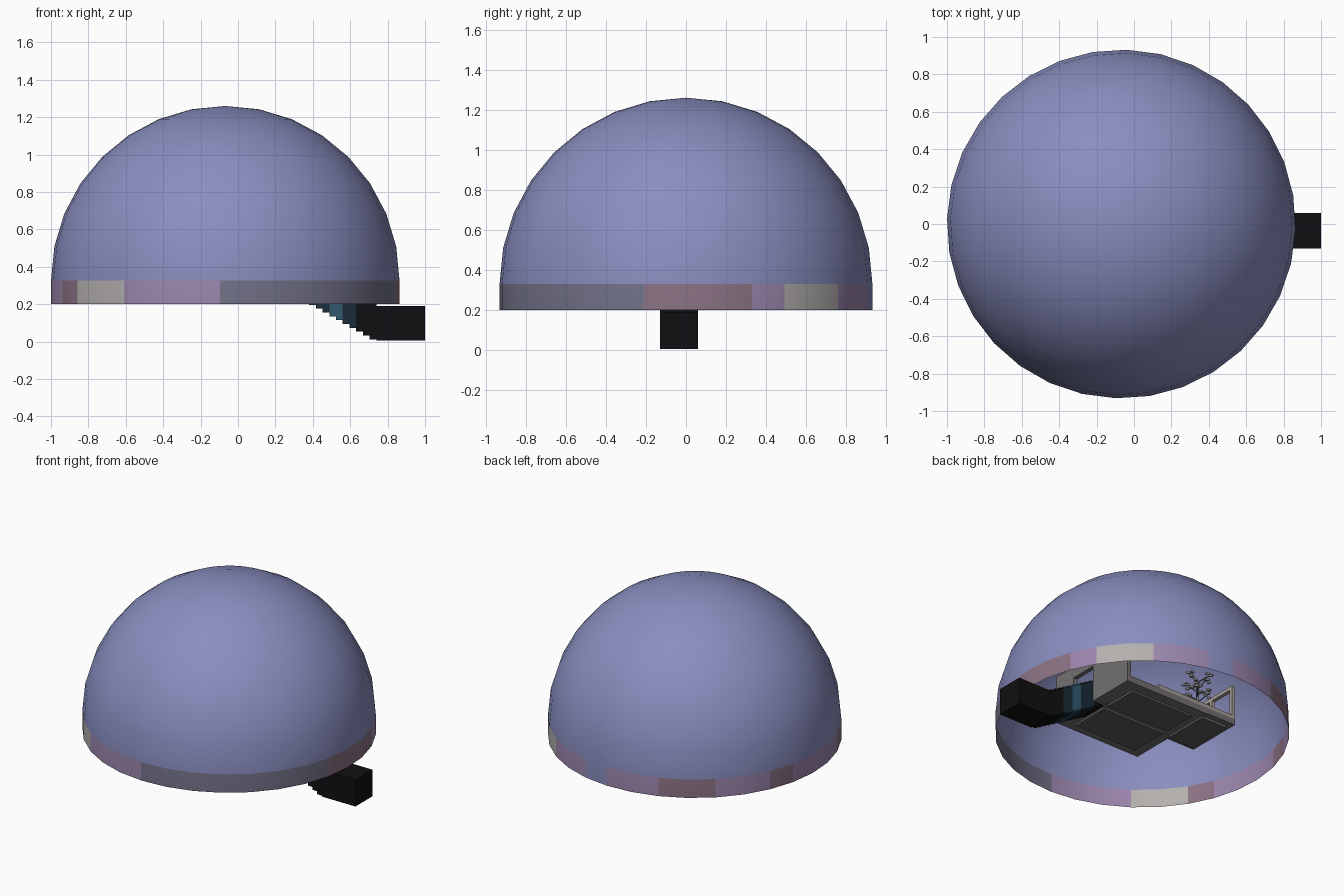
import bpy, bmesh, math, random
from mathutils import Vector

if "Cube" in bpy.data.objects:
    bpy.data.objects.remove(bpy.data.objects["Cube"])

random.seed(4)

def mat(name, rgb):
    m = bpy.data.materials.new(name)
    m.diffuse_color = (*rgb, 1)
    m.use_nodes = True
    m.node_tree.nodes["Principled BSDF"].inputs["Base Color"].default_value = m.diffuse_color
    return m

BLACK = mat("black", (0.005, 0.005, 0.006))
STONE = mat("stone", (0.17, 0.16, 0.16))
DARK = mat("dark_stone", (0.11, 0.105, 0.11))
TRIM = mat("trim", (0.38, 0.34, 0.32))
LEAF = mat("leaf", (0.32, 0.31, 0.33))

def finish(name, bm, mats, smooth=False):
    me = bpy.data.meshes.new(name)
    bm.normal_update()
    bm.to_mesh(me)
    bm.free()
    ob = bpy.data.objects.new(name, me)
    bpy.context.collection.objects.link(ob)
    for m in mats:
        me.materials.append(m)
    for p in me.polygons:
        p.use_smooth = smooth
    return ob

def add_box(bm, x, y, z, mi=0):
    r = bmesh.ops.create_cube(bm, size=1)
    for v in r["verts"]:
        v.co = Vector([(a + b) / 2 + c * (b - a) for (a, b), c in zip((x, y, z), v.co)])
        for f in v.link_faces:
            f.material_index = mi

def box(name, x, y, z, m):
    bm = bmesh.new()
    add_box(bm, x, y, z)
    return finish(name, bm, [m])

def rod(bm, a, b, r1, r2, seg=6):
    d = b - a
    r = bmesh.ops.create_cone(bm, cap_ends=True, segments=seg, radius1=r1, radius2=r2, depth=d.length)
    q = d.to_track_quat("Z", "Y")
    for v in r["verts"]:
        v.co = q @ v.co + (a + b) / 2

# Sky dome: open hemisphere on a short vertical skirt, tinted near the horizon
SEG, R, CX, CZ = 32, 0.932, -0.068, 0.328
sky = [mat("sky_blue", (0.25, 0.27, 0.52)), mat("haze_mauve", (0.33, 0.24, 0.42)),
       mat("haze_cream", (0.45, 0.43, 0.42)), mat("haze_grey", (0.17, 0.17, 0.25)),
       mat("haze_rust", (0.26, 0.17, 0.23))]
bm = bmesh.new()
rings = [(R, 0.2)] + [(R * math.cos(k * math.pi / 16), CZ + R * math.sin(k * math.pi / 16)) for k in range(8)]
off = math.radians(-1.8)
loops = [[bm.verts.new((CX + r * math.cos(off + 2 * math.pi * i / SEG), r * math.sin(off + 2 * math.pi * i / SEG), z))
          for i in range(SEG)] for r, z in rings]
top = bm.verts.new((CX, 0, CZ + R))
tint = [4, 4, 1, 2, 2, 1, 1, 0, 1, 1, 4, 4, 1, 1, 4, 1,
        1, 1, 4, 2, 2, 1, 1, 1, 3, 3, 3, 3, 3, 3, 3, 4]
for j in range(len(loops)):
    for i in range(SEG):
        n = (i + 1) % SEG
        if j + 1 < len(loops):
            f = bm.faces.new((loops[j][i], loops[j][n], loops[j + 1][n], loops[j + 1][i]))
            f.material_index = tint[i] if j == 0 else 0
        else:
            bm.faces.new((loops[j][i], loops[j][n], top))
finish("sky_dome", bm, sky, True)

# Black entry chamber at the foot of the stairs
box("entry_chamber", (0.74, 1.0), (-0.13, 0.06), (0.005, 0.19), BLACK)

# Stepped tunnel climbing to the floor, with a blue glow midway
bm = bmesh.new()
N = 12
stair_mats = [BLACK, mat("night_blue", (0.01, 0.025, 0.04)), mat("glow_blue", (0.03, 0.10, 0.16))]
for i in range(N):
    x = 0.74 - i * 0.036
    z = 0.012 + i * 0.0205
    glow = 2 if i in (5, 6) else 1 if 3 <= i <= 9 else 0
    add_box(bm, (x - 0.036, x), (-0.13, 0.06), (z, z + 0.19), glow)
finish("stair_tunnel", bm, stair_mats)

# L-shaped floor: main room and side bay, with panels underneath
FZ = 0.29
box("main_floor", (-0.28, 0.39), (-0.30, 0.40), (0.245, FZ), STONE)
box("bay_floor", (-0.50, -0.28), (-0.01, 0.40), (0.25, FZ), STONE)
for name, x, y in (("room_panel", (-0.20, 0.29), (-0.23, 0.05)),
                   ("room_back_panel", (-0.20, 0.29), (0.09, 0.33)),
                   ("bay_panel", (-0.46, -0.26), (0.03, 0.36))):
    box(name, x, y, (0.23, 0.255), DARK)

# Room walls, with a doorway where the stairs arrive
bm = bmesh.new()
add_box(bm, (0.36, 0.39), (0.06, 0.40), (FZ, 0.58))
add_box(bm, (0.36, 0.39), (-0.30, -0.13), (FZ, 0.58))
add_box(bm, (0.36, 0.39), (-0.13, 0.06), (0.50, 0.58))
add_box(bm, (-0.28, 0.39), (-0.30, -0.27), (FZ, 0.50))
add_box(bm, (-0.28, -0.25), (-0.27, -0.01), (FZ, 0.50))
finish("room_walls", bm, [STONE])

# Bay window frames
bm = bmesh.new()
for y in (-0.01, 0.18, 0.375):
    add_box(bm, (-0.50, -0.475), (y, y + 0.025), (FZ, 0.53))
for z in (FZ, 0.505):
    add_box(bm, (-0.50, -0.475), (-0.01, 0.40), (z, z + 0.025))
finish("bay_window_frame", bm, [TRIM])
box("back_sill", (-0.475, 0.13), (0.375, 0.40), (FZ, 0.315), TRIM)

# Planter as a hollow box with soil
bm = bmesh.new()
px, py = (-0.44, -0.22), (0.12, 0.34)
for a, b in ((px[0], px[0] + 0.02), (px[1] - 0.02, px[1])):
    add_box(bm, (a, b), py, (FZ, 0.36))
for a, b in ((py[0], py[0] + 0.02), (py[1] - 0.02, py[1])):
    add_box(bm, px, (a, b), (FZ, 0.36))
finish("planter", bm, [TRIM])
box("soil", (-0.42, -0.24), (0.14, 0.32), (FZ, 0.345), DARK)

# Small tree: trunk, forked branches and round leaves
bm = bmesh.new()
leaves = bmesh.new()
base = Vector((-0.33, 0.23, 0.34))
rod(bm, base, base + Vector((0, 0, 0.25)), 0.012, 0.006)
for k in range(10):
    a = k * 2.4
    s = base + Vector((0, 0, 0.07 + 0.018 * k))
    e = s + Vector((math.cos(a) * 0.075, math.sin(a) * 0.075, 0.06))
    rod(bm, s, e, 0.005, 0.003)
    for n in range(4):
        c = e + Vector([random.uniform(-0.025, 0.025) for _ in range(3)])
        r = bmesh.ops.create_icosphere(leaves, subdivisions=1, radius=1)
        for v in r["verts"]:
            v.co = Vector((v.co.x * 0.017, v.co.y * 0.017, v.co.z * 0.007)) + c
finish("tree_branches", bm, [STONE], True)
finish("tree_leaves", leaves, [LEAF], True)
